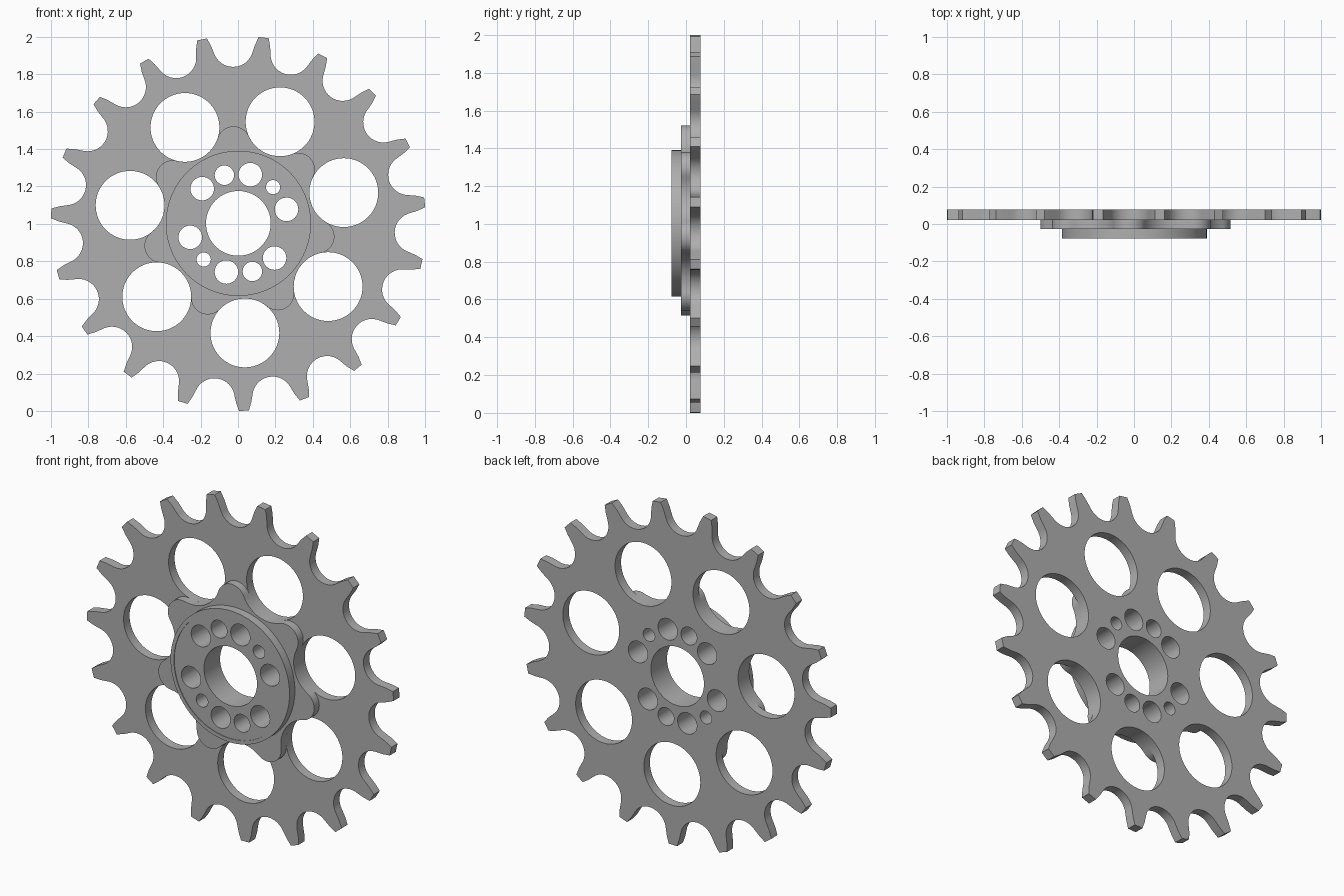
import bpy
from math import sin, cos, pi, radians, atan2, hypot

if "Cube" in bpy.data.objects:
    bpy.data.objects.remove(bpy.data.objects["Cube"], do_unlink=True)

steel = bpy.data.materials.new("grey_steel")
steel.use_nodes = True
GREY = (0.43, 0.43, 0.43, 1)
steel.diffuse_color = GREY
steel.node_tree.nodes["Principled BSDF"].inputs["Base Color"].default_value = GREY

CENTRE_X, CENTRE_Z = 0.002, 1.003
TEETH, ARMS = 19, 7
HOLE_DIST, HOLE_R = 0.587, 0.184
HOLE_START = radians(-86.6)


def arc(cx, cy, r, a0, a1, n):
    """Points along an arc, both ends included."""
    return [(cx + r * cos(a0 + (a1 - a0) * i / n), cy + r * sin(a0 + (a1 - a0) * i / n))
            for i in range(n + 1)]


def circle(r, dist=0, angle=0, n=64):
    return arc(dist * cos(angle), dist * sin(angle), r, 0, 2 * pi, n)[:-1]


def repeat(points, count, start):
    """Join copies of a profile turned around the axle."""
    out = []
    for i in range(count):
        a = start + 2 * pi * i / count
        out += [(u * cos(a) - v * sin(a), u * sin(a) + v * cos(a)) for u, v in points]
    return out


def plate(name, outlines, front, back):
    """Flat plate from closed outlines; inner outlines become holes."""
    curve = bpy.data.curves.new(name, "CURVE")
    curve.dimensions, curve.fill_mode = "2D", "BOTH"
    curve.extrude = (back - front) / 2
    for pts in outlines:
        spline = curve.splines.new("POLY")
        spline.points.add(len(pts) - 1)
        for p, (x, y) in zip(spline.points, pts):
            p.co = (x, y, 0, 1)
        spline.use_cyclic_u = True
    obj = bpy.data.objects.new(name, curve)
    bpy.context.collection.objects.link(obj)
    obj.location = (CENTRE_X, (front + back) / 2, CENTRE_Z)
    obj.rotation_euler.x = pi / 2
    bpy.ops.object.select_all(action="DESELECT")
    obj.select_set(True)
    bpy.context.view_layer.objects.active = obj
    bpy.ops.object.convert(target="MESH")
    obj = bpy.context.object
    bpy.ops.object.mode_set(mode="EDIT")
    bpy.ops.mesh.select_all(action="SELECT")
    bpy.ops.mesh.remove_doubles(threshold=0.0001)
    bpy.ops.mesh.normals_make_consistent(inside=False)
    bpy.ops.object.mode_set(mode="OBJECT")
    bpy.ops.object.shade_smooth_by_angle(angle=radians(30))
    obj.data.materials.clear()
    obj.data.materials.append(steel)


# Axle bore and bolt holes, shared by every layer
bolt_sizes = [0.063, 0.038, 0.063, 0.052, 0.063]
bores = [circle(0.173)]
for half in (0, 180):
    for i, r in enumerate(bolt_sizes):
        bores.append(circle(r, 0.268, radians(16.2 + 30 * i + half), 32))

# Toothed plate: each gap is a round seat with straight flanks up to the tips
flank = [(0.953, 0.118), (0.993, 0.139)]
seat = [(0.945 - u, v) for u, v in arc(0, 0, 0.108, radians(-66), radians(66), 14)]
gap = [(u, -v) for u, v in reversed(flank)] + seat + flank
teeth = repeat(gap, TEETH, radians(-88.3) + pi / TEETH)
windows = [circle(HOLE_R, HOLE_DIST, HOLE_START + 2 * pi * i / ARMS) for i in range(ARMS)]
plate("toothed_plate", [teeth] + windows + bores, 0.021, 0.077)

# Lobed flange: rounded lobes joined by hollows that follow the windows
half_step = pi / ARMS
hx, hy = HOLE_DIST * cos(half_step), HOLE_DIST * sin(half_step)
LOBE_DIST = 0.43
lean = atan2(hy, hx - LOBE_DIST)
lobe_r = hypot(hx - LOBE_DIST, hy) - HOLE_R
lobe = arc(LOBE_DIST, 0, lobe_r, -lean, lean, 16)
hollow = arc(hx, hy, HOLE_R, lean - pi, 2 * half_step - lean - pi, 16)
lobes = repeat(lobe + hollow[1:-1], ARMS, HOLE_START + half_step)
plate("lobed_flange", [lobes] + bores, -0.027, 0.021)

# Hub disc with a fine raised rim
plate("hub_disc", [circle(0.388, n=96)] + bores, -0.073, -0.027)
plate("hub_rim", [circle(0.388, n=96), circle(0.366, n=96)], -0.077, -0.073)
